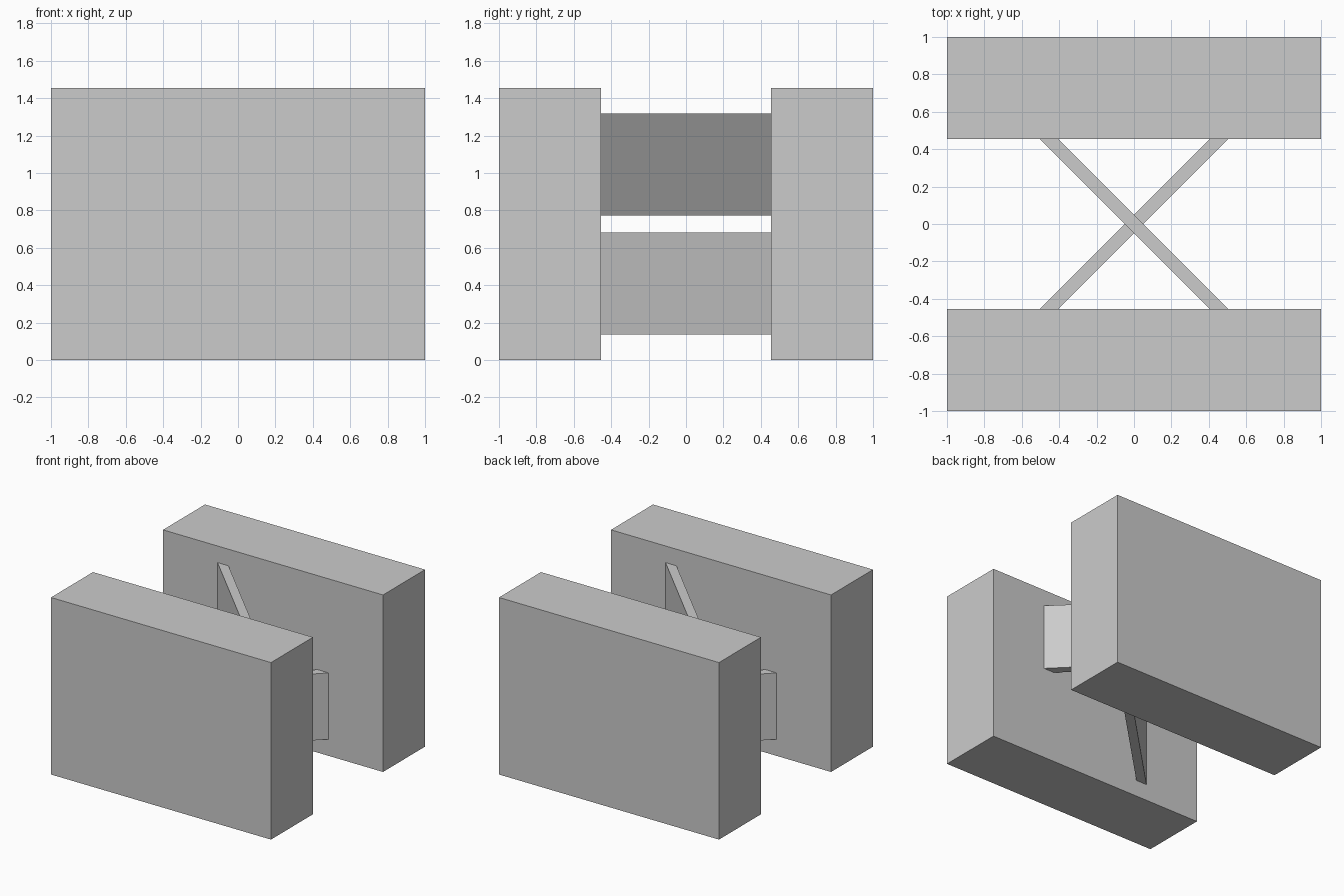
import bpy, bmesh

if "Cube" in bpy.data.objects:
    bpy.data.objects.remove(bpy.data.objects["Cube"])

GAP, HEIGHT = 0.4545, 1.4545   # inner wall face, wall height
HALF = 0.05                    # half width of a brace along x


def prism(name, outline, z0, z1):
    """Extrude a flat outline from z0 up to z1."""
    bm = bmesh.new()
    face = bm.faces.new([bm.verts.new((x, y, z0)) for x, y in outline])
    top = bmesh.ops.extrude_face_region(bm, geom=[face])["geom"]
    bmesh.ops.translate(bm, vec=(0, 0, z1 - z0),
                        verts=[v for v in top if isinstance(v, bmesh.types.BMVert)])
    bmesh.ops.recalc_face_normals(bm, faces=bm.faces)
    mesh = bpy.data.meshes.new(name)
    bm.to_mesh(mesh)
    bm.free()
    obj = bpy.data.objects.new(name, mesh)
    bpy.context.collection.objects.link(obj)
    return obj


# Two thick parallel walls
for name, side in (("front_wall", -1), ("back_wall", 1)):
    a, b = side * GAP, side * 1.0
    prism(name, [(-1, a), (1, a), (1, b), (-1, b)], 0, HEIGHT)

# Diagonal braces crossing at different heights, ends flush with the walls
for name, slope, z0, z1 in (("lower_brace", 1, 0.136, 0.682),
                            ("upper_brace", -1, 0.773, 1.318)):
    e = slope * GAP
    prism(name, [(-e - HALF, -GAP), (-e + HALF, -GAP),
                 (e + HALF, GAP), (e - HALF, GAP)], z0, z1)
